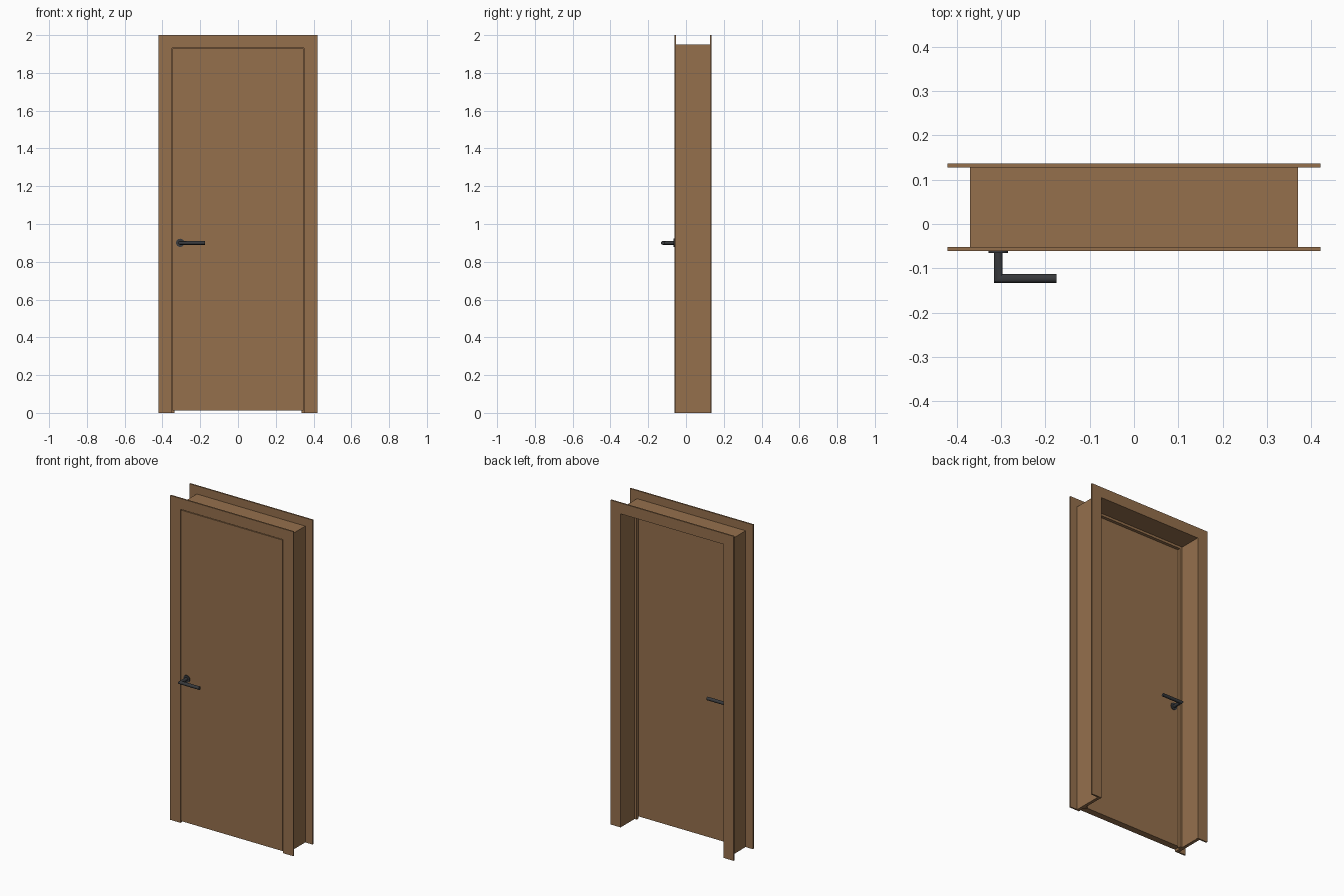
import bpy, bmesh, math

cube = bpy.data.objects.get("Cube")
if cube:
    bpy.data.objects.remove(cube, do_unlink=True)


def material(name, rgb):
    m = bpy.data.materials.new(name)
    m.use_nodes = True
    m.diffuse_color = (*rgb, 1)
    m.node_tree.nodes["Principled BSDF"].inputs["Base Color"].default_value = (*rgb, 1)
    return m


WOOD = material("brown wood", (0.30, 0.162, 0.073))
METAL = material("dark metal", (0.04, 0.042, 0.046))


def finish(bm, name, mat):
    bmesh.ops.recalc_face_normals(bm, faces=bm.faces)
    mesh = bpy.data.meshes.new(name)
    bm.to_mesh(mesh)
    bm.free()
    mesh.materials.append(mat)
    obj = bpy.data.objects.new(name, mesh)
    bpy.context.collection.objects.link(obj)
    return obj


def smooth(obj):
    bpy.ops.object.select_all(action='DESELECT')
    obj.select_set(True)
    bpy.context.view_layer.objects.active = obj
    bpy.ops.object.shade_smooth_by_angle(angle=math.radians(35))


def portal(name, x_in, z_in, x_out, z_out, y0, y1):
    """Two uprights and a head, mitred at the corners, extruded from y0 to y1."""
    bm = bmesh.new()
    inner = [(-x_in, 0), (-x_in, z_in), (x_in, z_in), (x_in, 0)]
    outer = [(-x_out, 0), (-x_out, z_out), (x_out, z_out), (x_out, 0)]
    a = [bm.verts.new((x, y0, z)) for x, z in inner]
    b = [bm.verts.new((x, y0, z)) for x, z in outer]
    faces = [bm.faces.new((a[i], a[i + 1], b[i + 1], b[i])) for i in range(3)]
    ext = bmesh.ops.extrude_face_region(bm, geom=faces, use_keep_orig=True)
    verts = [v for v in ext["geom"] if isinstance(v, bmesh.types.BMVert)]
    bmesh.ops.translate(bm, verts=verts, vec=(0, y1 - y0, 0))
    return finish(bm, name, WOOD)


def box(name, lo, hi, mat):
    bm = bmesh.new()
    bmesh.ops.create_cube(bm, size=1)
    for v in bm.verts:
        v.co = [l + (c + 0.5) * (h - l) for c, l, h in zip(v.co, lo, hi)]
    return finish(bm, name, mat)


def tube(name, rings):
    """Skin a list of equal point rings and cap both ends."""
    bm = bmesh.new()
    loops = [[bm.verts.new(p) for p in ring] for ring in rings]
    n = len(loops[0])
    for a, b in zip(loops, loops[1:]):
        for i in range(n):
            j = (i + 1) % n
            bm.faces.new((a[i], a[j], b[j], b[i]))
    bm.faces.new(loops[0])
    bm.faces.new(loops[-1])
    smooth(finish(bm, name, METAL))


def circle(r, n=24):
    return [(r * math.cos(math.tau * i / n), r * math.sin(math.tau * i / n)) for i in range(n)]


# Frame: casings on both sides, jamb lining between, stop behind the leaf
portal("front_casing", 0.35, 1.933, 0.42, 2.0, -0.061, -0.052)
portal("back_casing", 0.35, 1.933, 0.42, 2.0, 0.127, 0.136)
portal("jamb", 0.351, 1.934, 0.37, 1.95, -0.052, 0.127)
portal("door_stop", 0.336, 1.919, 0.351, 1.934, -0.019, 0.0)

# Door leaf
FRONT, BACK = -0.061, -0.02
box("door_leaf", (-0.347, FRONT, 0.012), (0.347, BACK, 1.929), WOOD)

# Lever handles, one on each face of the leaf
HX, HZ, TIP, REACH = -0.306, 0.9, -0.175, 0.062
for side, face, out in (("front", FRONT, -1), ("back", BACK, 1)):
    tube(side + "_handle_rose",
         [[(HX + x, face + out * d, HZ + z) for x, z in circle(0.022)] for d in (0, 0.004)])
    yc = face + out * REACH
    c = circle(0.01)
    tube(side + "_handle_lever", [
        [(HX + x, face, HZ + z) for x, z in c],
        [(HX + x, yc - out * x, HZ + z) for x, z in c],
        [(TIP, yc - out * x, HZ + z) for x, z in c]])
